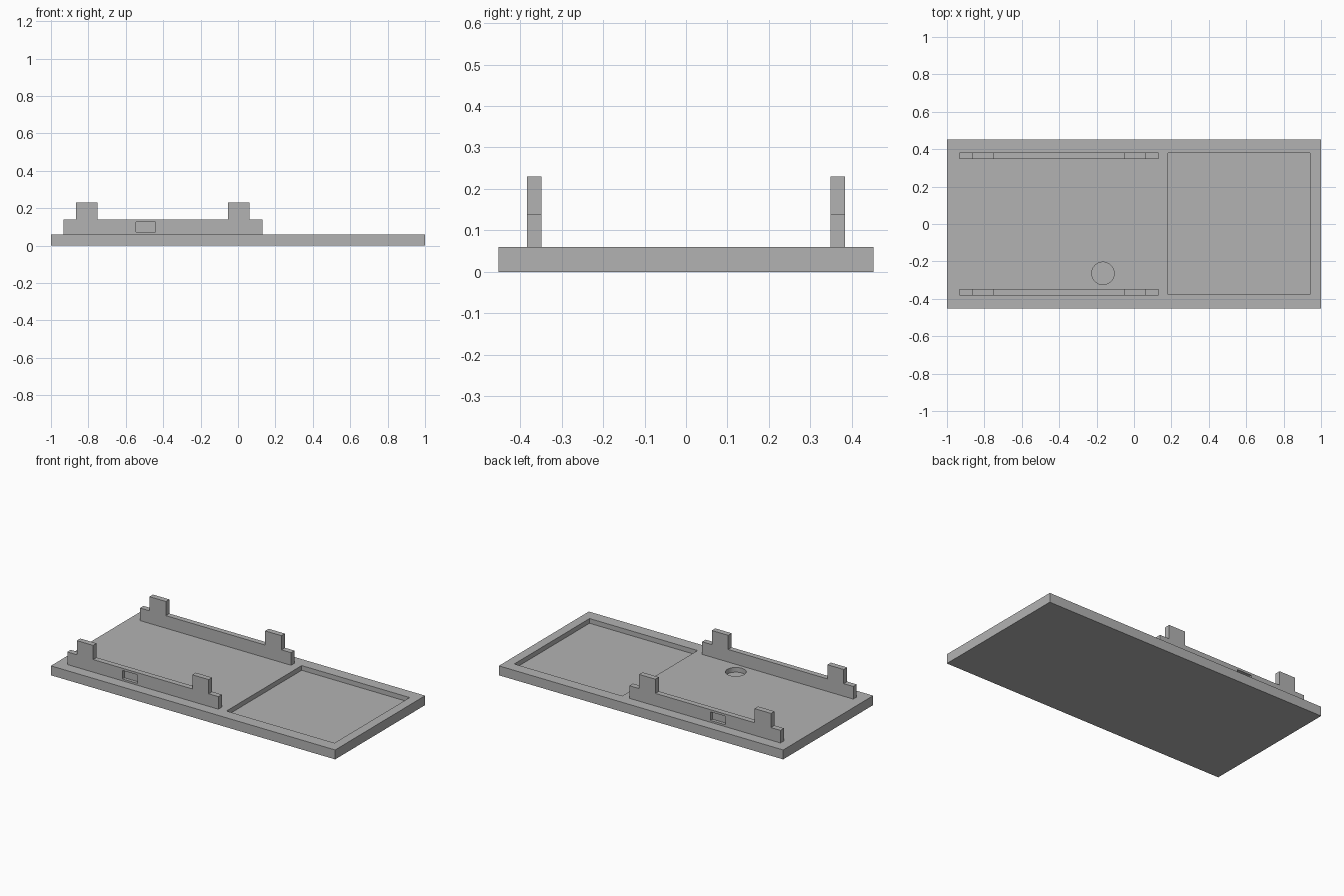
import bpy
import bmesh
from mathutils import Matrix, Vector

cube = bpy.data.objects.get("Cube")
if cube:
    bpy.data.objects.remove(cube, do_unlink=True)

grey = bpy.data.materials.new("plain grey")
grey.use_nodes = True
colour = (0.45, 0.45, 0.45, 1)
grey.diffuse_color = colour
grey.node_tree.nodes["Principled BSDF"].inputs["Base Color"].default_value = colour

PLATE_TOP = 0.06


def make_object(name, bm):
    bmesh.ops.recalc_face_normals(bm, faces=bm.faces)
    mesh = bpy.data.meshes.new(name)
    bm.to_mesh(mesh)
    bm.free()
    mesh.materials.append(grey)
    obj = bpy.data.objects.new(name, mesh)
    bpy.context.collection.objects.link(obj)
    return obj


def box(name, low, high):
    low, high = Vector(low), Vector(high)
    bm = bmesh.new()
    place = Matrix.Translation((low + high) / 2) @ Matrix.Diagonal((high - low).to_4d())
    bmesh.ops.create_cube(bm, size=1, matrix=place)
    return make_object(name, bm)


def cut(target, cutter):
    mod = target.modifiers.new(cutter.name, "BOOLEAN")
    mod.operation = "DIFFERENCE"
    mod.solver = "EXACT"
    mod.object = cutter
    cutter.hide_render = True
    cutter.hide_viewport = True
    cutter.display_type = "WIRE"


def apply_cuts(target, cutters):
    # Bake the cuts into the mesh, then drop the helpers
    for cutter in cutters:
        cut(target, cutter)
    graph = bpy.context.evaluated_depsgraph_get()
    graph.update()
    mesh = bpy.data.meshes.new_from_object(target.evaluated_get(graph))
    target.modifiers.clear()
    target.data = mesh
    for cutter in cutters:
        bpy.data.objects.remove(cutter, do_unlink=True)


# Base plate with a shallow square tray and a round blind hole
plate = box("base_plate", (-1, -0.452, 0), (1, 0.452, PLATE_TOP))
tray = box("tray_cutter", (0.182, -0.376, 0.03), (0.942, 0.38, 0.1))
bm = bmesh.new()
bmesh.ops.create_cone(bm, cap_ends=True, segments=48, radius1=0.06, radius2=0.06,
                      depth=0.1, matrix=Matrix.Translation((-0.166, -0.264, 0.08)))
hole = make_object("hole_cutter", bm)
apply_cuts(plate, [tray, hole])

# Side rails: one stepped profile, with a recessed slot in the outer face
RAIL_LOW, RAIL_HIGH = 0.14, 0.23
profile = [(-0.933, PLATE_TOP), (-0.933, RAIL_LOW)]
for start in (-0.866, -0.053):
    end = start + 0.115
    profile += [(start, RAIL_LOW), (start, RAIL_HIGH), (end, RAIL_HIGH), (end, RAIL_LOW)]
profile += [(0.13, RAIL_LOW), (0.13, PLATE_TOP)]

for name, side in (("front_rail", -1), ("back_rail", 1)):
    bm = bmesh.new()
    inner, outer = side * 0.348, side * 0.383
    face = bm.faces.new([bm.verts.new((x, inner, z)) for x, z in profile])
    pushed = bmesh.ops.extrude_face_region(bm, geom=[face])["geom"]
    moved = [v for v in pushed if isinstance(v, bmesh.types.BMVert)]
    bmesh.ops.translate(bm, verts=moved, vec=(0, outer - inner, 0))
    rail = make_object(name, bm)
    ys = sorted((side * 0.363, side * 0.45))
    slot = box(name + "_slot_cutter", (-0.545, ys[0], 0.072), (-0.44, ys[1], 0.126))
    apply_cuts(rail, [slot])
